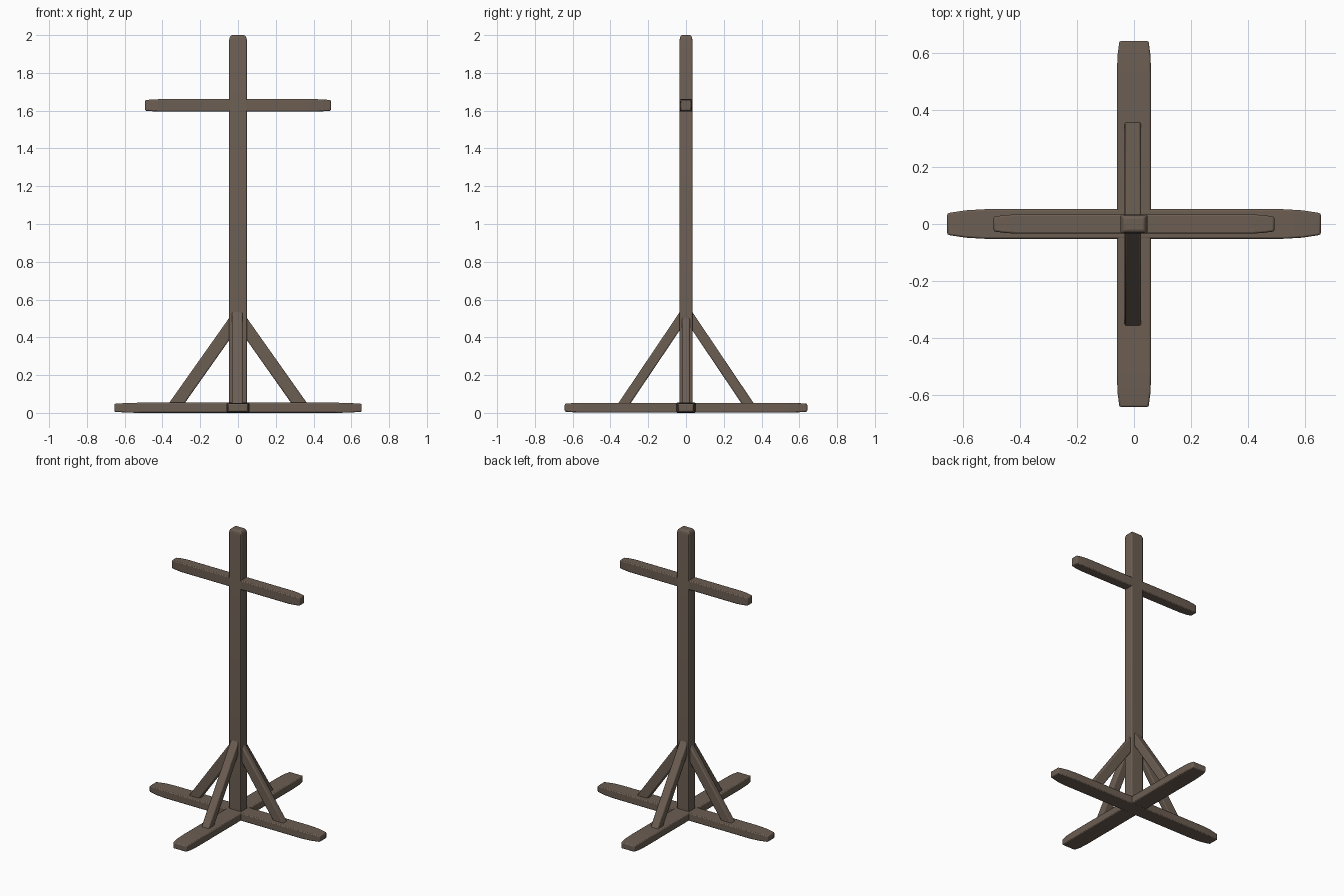
import bpy, bmesh, math
from mathutils import Vector, Matrix

if "Cube" in bpy.data.objects:
    bpy.data.objects.remove(bpy.data.objects["Cube"])

wood = bpy.data.materials.new("weathered_brown_wood")
wood.diffuse_color = (0.150, 0.112, 0.086, 1)
wood.use_nodes = True
wood.node_tree.nodes["Principled BSDF"].inputs["Base Color"].default_value = wood.diffuse_color


def beam(name, origin, along, side, stations, bevel=0.006):
    """Loft rectangular sections (distance, half side, half up) along a direction."""
    along = Vector(along).normalized()
    side = Vector(side).normalized()
    up = along.cross(side)
    origin = Vector(origin)
    bm = bmesh.new()
    rings = []
    for d, a, b in stations:
        c = origin + along * d
        rings.append([bm.verts.new(c + side * a * s + up * b * t)
                      for s, t in ((-1, -1), (1, -1), (1, 1), (-1, 1))])
    for r, q in zip(rings, rings[1:]):
        for i in range(4):
            j = (i + 1) % 4
            bm.faces.new((r[i], r[j], q[j], q[i]))
    bm.faces.new(rings[0][::-1])
    bm.faces.new(rings[-1])
    bmesh.ops.recalc_face_normals(bm, faces=bm.faces)
    me = bpy.data.meshes.new(name)
    bm.to_mesh(me)
    bm.free()
    ob = bpy.data.objects.new(name, me)
    bpy.context.collection.objects.link(ob)
    me.materials.append(wood)
    mod = ob.modifiers.new("worn_edges", "BEVEL")
    mod.width = bevel
    mod.segments = 2
    mod.limit_method = 'ANGLE'
    mod.angle_limit = math.radians(40)
    bpy.ops.object.select_all(action='DESELECT')
    ob.select_set(True)
    bpy.context.view_layer.objects.active = ob
    bpy.ops.object.shade_smooth_by_angle(angle=math.radians(35))
    return ob


def both_ends(half):
    """Mirror stations so that both ends of a beam match."""
    return [(-d, a, b) for d, a, b in reversed(half)] + half


X, Y, Z = (1, 0, 0), (0, 1, 0), (0, 0, 1)

# Upright post with a softened top
beam("upright_post", (0, 0, 0), Z, X,
     [(0, 0.047, 0.034), (1.975, 0.047, 0.034), (1.99, 0.043, 0.031), (2.0, 0.034, 0.023)], 0.005)

# Crossbar with slightly whittled ends
beam("crossbar", (0, 0, 1.628), X, Y,
     both_ends([(0.41, 0.034, 0.033), (0.455, 0.031, 0.031), (0.492, 0.026, 0.028)]))

# Crossed feet
beam("foot_wide", (0, 0, 0.027), X, Y,
     both_ends([(0.52, 0.052, 0.027), (0.59, 0.048, 0.0255), (0.655, 0.038, 0.021)]))
beam("foot_deep", (0, 0, 0.0275), Y, X,
     both_ends([(0.52, 0.060, 0.026), (0.59, 0.058, 0.025), (0.642, 0.051, 0.021)]))

# Four diagonal braces, buried in the post and the feet
for label, d, side, foot, top, half_side, half_thick in (
        ("right", Vector(X), Y, 0.339, 0.51, 0.021, 0.034),
        ("left", -Vector(X), Y, 0.339, 0.51, 0.021, 0.034),
        ("back", Vector(Y), X, 0.340, 0.535, 0.029, 0.027),
        ("front", -Vector(Y), X, 0.340, 0.535, 0.029, 0.027)):
    low = d * foot + Vector((0, 0, 0.03))
    high = Vector((0, 0, top))
    if side == X:
        low.x = high.x = -0.004
    v = high - low
    beam("brace_" + label, low, v, side,
         [(0, half_side, half_thick), (v.length, half_side, half_thick)], 0.007)
